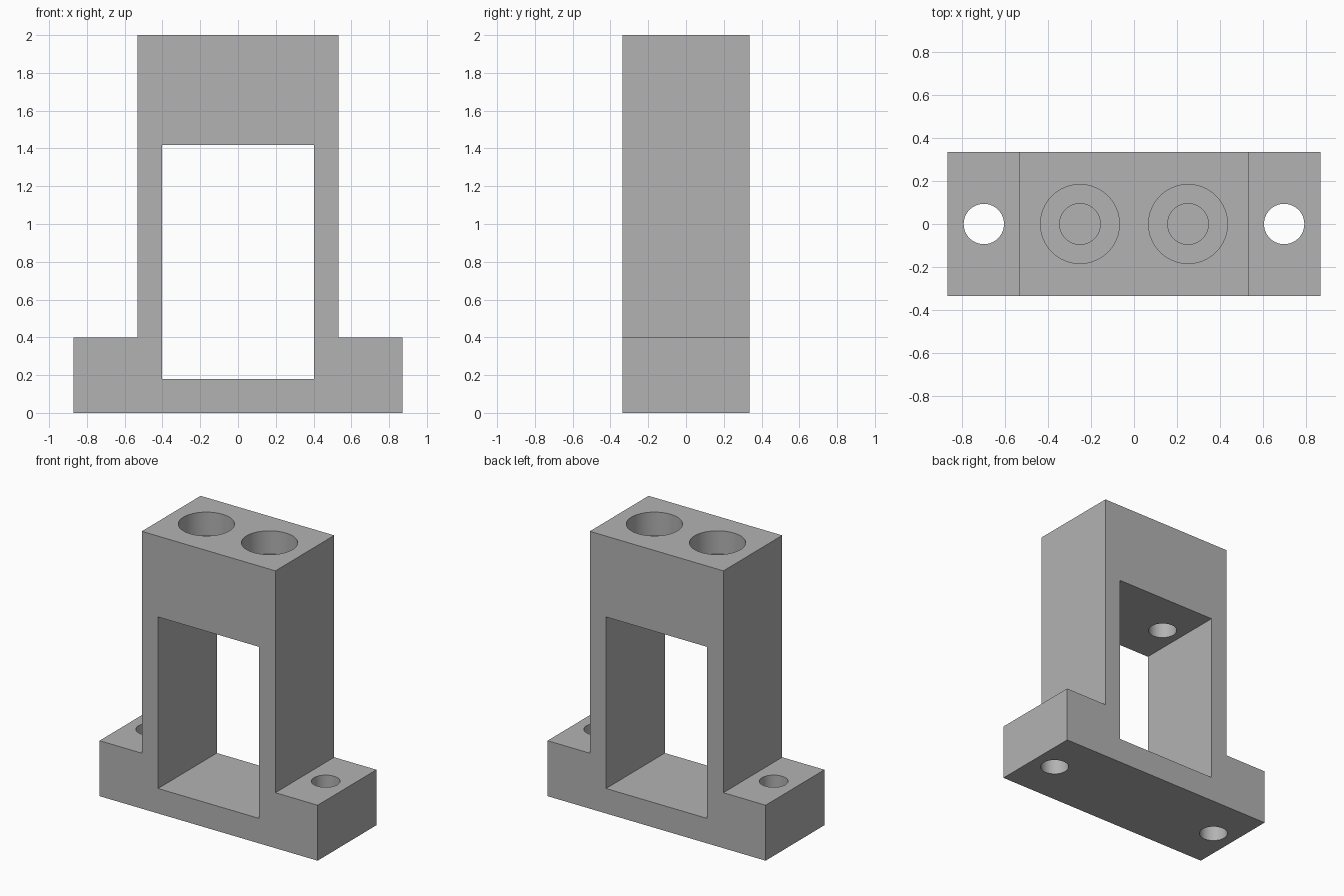
import bpy
import bmesh

cube = bpy.data.objects.get("Cube")
if cube:
    bpy.data.objects.remove(cube, do_unlink=True)

DEPTH = 0.67          # front to back
HEIGHT = 2.0
BORE_DEPTH = 0.167    # counterbore depth

grey = bpy.data.materials.new("plain grey")
grey.use_nodes = True
colour = (0.45, 0.45, 0.45, 1)
grey.diffuse_color = colour
grey.node_tree.nodes["Principled BSDF"].inputs["Base Color"].default_value = colour


def extrude_profile(name, points, depth):
    """Closed x-z outline extruded along y, centred on y = 0."""
    bm = bmesh.new()
    face = bm.faces.new([bm.verts.new((x, -depth / 2, z)) for x, z in points])
    new = bmesh.ops.extrude_face_region(bm, geom=[face])["geom"]
    verts = [v for v in new if isinstance(v, bmesh.types.BMVert)]
    bmesh.ops.translate(bm, verts=verts, vec=(0, depth, 0))
    bmesh.ops.recalc_face_normals(bm, faces=bm.faces)
    mesh = bpy.data.meshes.new(name)
    bm.to_mesh(mesh)
    bm.free()
    obj = bpy.data.objects.new(name, mesh)
    bpy.context.collection.objects.link(obj)
    obj.data.materials.append(grey)
    return obj


def cylinder_cutter(x, radius, bottom, top):
    bpy.ops.mesh.primitive_cylinder_add(
        vertices=64, radius=radius, depth=top - bottom,
        location=(x, 0, (top + bottom) / 2))
    obj = bpy.context.object
    obj.name = "hole_cutter"
    obj.data.materials.append(grey)
    return obj


def cut(target, cutter):
    cutter.hide_render = True
    mod = target.modifiers.new("cut", "BOOLEAN")
    mod.operation = "DIFFERENCE"
    mod.solver = "EXACT"
    mod.object = cutter
    bpy.context.view_layer.objects.active = target
    bpy.ops.object.modifier_apply(modifier=mod.name)
    bpy.data.objects.remove(cutter, do_unlink=True)


# Upright block with a mounting foot on each side
half = [(0.87, 0), (0.87, 0.4), (0.533, 0.4), (0.533, HEIGHT)]
bracket = extrude_profile(
    "bracket_body", half + [(-x, z) for x, z in reversed(half)], DEPTH)

# Rectangular window through the front
window = [(-0.403, 0.18), (0.403, 0.18), (0.403, 1.417), (-0.403, 1.417)]
cut(bracket, extrude_profile("window_cutter", window, DEPTH * 2))

for side in (-1, 1):
    # Bolt hole through each foot
    cut(bracket, cylinder_cutter(side * 0.7, 0.094, -0.2, 0.6))
    # Counterbored screw hole from the top into the window
    cut(bracket, cylinder_cutter(side * 0.252, 0.184, HEIGHT - BORE_DEPTH, HEIGHT + 0.2))
    cut(bracket, cylinder_cutter(side * 0.252, 0.095, 1.2, HEIGHT + 0.1))

# Smooth hole walls, crisp edges
bpy.ops.object.select_all(action="DESELECT")
bracket.select_set(True)
bpy.context.view_layer.objects.active = bracket
bpy.ops.object.shade_smooth_by_angle()
